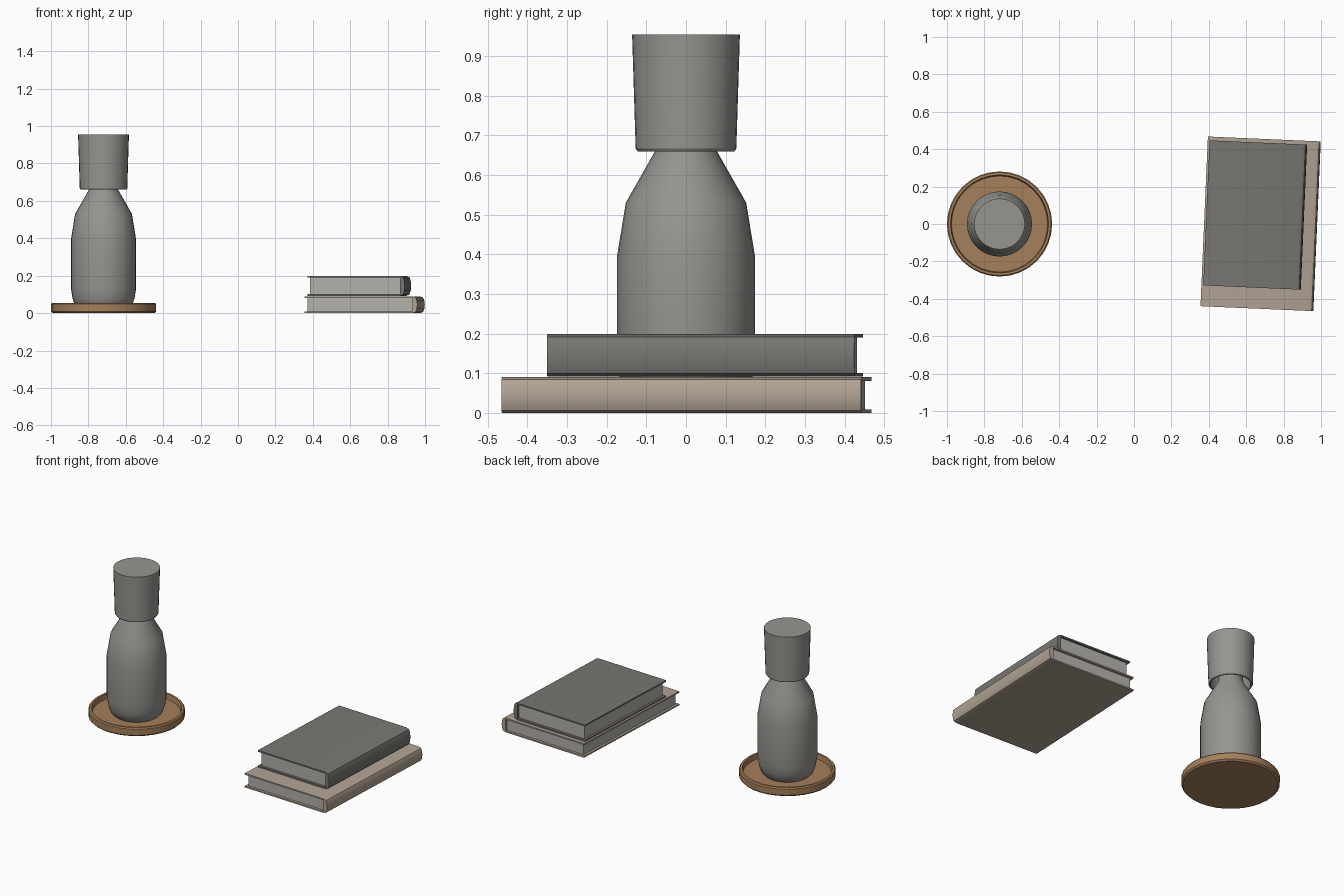
import bpy, bmesh, math

if "Cube" in bpy.data.objects:
    bpy.data.objects.remove(bpy.data.objects["Cube"])


def finish(name, bm, color):
    bmesh.ops.remove_doubles(bm, verts=bm.verts, dist=1e-5)
    bmesh.ops.recalc_face_normals(bm, faces=bm.faces)
    me = bpy.data.meshes.new(name)
    bm.to_mesh(me)
    bm.free()
    ob = bpy.data.objects.new(name, me)
    bpy.context.collection.objects.link(ob)
    mat = bpy.data.materials.new(name + "_color")
    mat.diffuse_color = (*color, 1)
    mat.use_nodes = True
    mat.node_tree.nodes["Principled BSDF"].inputs["Base Color"].default_value = mat.diffuse_color
    me.materials.append(mat)
    bpy.context.view_layer.objects.active = ob
    ob.select_set(True)
    bpy.ops.object.shade_smooth_by_angle(angle=math.radians(30))
    ob.select_set(False)
    return ob


def lathe(name, profile, x, color, sides=32):
    """Spin an (r, z) profile about the vertical axis."""
    bm = bmesh.new()
    vs = [bm.verts.new((r, 0, z)) for r, z in profile]
    es = [bm.edges.new(p) for p in zip(vs, vs[1:])]
    bmesh.ops.spin(bm, geom=vs + es, cent=(0, 0, 0), axis=(0, 0, 1),
                   angle=math.tau, steps=sides, use_merge=True)
    ob = finish(name, bm, color)
    ob.location.x = x
    return ob


def extrude_y(name, profile, y0, y1, color):
    """Extrude a closed (x, z) profile along y."""
    bm = bmesh.new()
    face = bm.faces.new([bm.verts.new((x, y0, z)) for x, z in profile])
    new = bmesh.ops.extrude_face_region(bm, geom=[face])["geom"]
    bmesh.ops.translate(bm, vec=(0, y1 - y0, 0),
                        verts=[v for v in new if isinstance(v, bmesh.types.BMVert)])
    # extruding keeps the start face only when it is isolated; close it if missing
    bmesh.ops.holes_fill(bm, edges=[e for e in bm.edges if e.is_boundary])
    return finish(name, bm, color)


def spine_arc(x, bulge, z0, z1, n=6):
    """Flattened, rounded spine points from top to bottom."""
    mid, half = (z0 + z1) / 2, (z1 - z0) / 2
    return [(x + bulge * abs(math.sin(math.pi * i / n)) ** 0.6,
             mid + half * math.cos(math.pi * i / n)) for i in range(n + 1)]


def book(name, w, d, h, loc, angle, cover_color, page_color):
    t, inset, bulge = 0.009, 0.015, 0.027
    sx = w / 2 - bulge
    # wrapped cover with solid rounded spine
    outer = [(-w / 2, h)] + spine_arc(sx, bulge, 0, h) + [(-w / 2, 0)]
    inner = [(-w / 2, t), (sx, t), (sx, h - t), (-w / 2, h - t)]
    cover = extrude_y(name + "_cover", outer + inner, -d / 2, d / 2, cover_color)
    # page block
    block = [(-w / 2 + inset, h - t), (sx, h - t), (sx, t), (-w / 2 + inset, t)]
    pages = extrude_y(name + "_pages", block, -d / 2 + inset, d / 2 - inset, page_color)
    for ob in (cover, pages):
        ob.location = loc
        ob.rotation_euler.z = math.radians(angle)


CX = -0.719
GLASS = (0.31, 0.3, 0.28)
PAPER = (0.45, 0.44, 0.41)

# round wooden tray
lathe("tray", [(0, 0), (0.272, 0), (0.281, 0.009), (0.281, 0.048), (0.275, 0.055),
               (0.262, 0.055), (0.257, 0.024), (0, 0.024)], CX, (0.375, 0.215, 0.105))

# carafe, open at the neck
lathe("carafe", [(0, 0.024), (0.135, 0.024), (0.152, 0.04), (0.166, 0.08), (0.174, 0.13),
                 (0.174, 0.395), (0.152, 0.53), (0.078, 0.66), (0.07, 0.69), (0.07, 0.78),
                 (0.078, 0.80), (0.068, 0.80), (0.06, 0.78), (0.06, 0.69), (0.068, 0.655),
                 (0.142, 0.525), (0.164, 0.39), (0.164, 0.13), (0.142, 0.05), (0, 0.045)],
      CX, GLASS)

# tumbler upside down over the neck
lathe("tumbler", [(0, 0.955), (0.136, 0.955), (0.127, 0.667), (0.122, 0.66), (0.115, 0.66),
                  (0.113, 0.668), (0.122, 0.93), (0, 0.93)], CX, GLASS)

# stacked books
book("lower_book", 0.604, 0.908, 0.09, (0.677, 0.001, 0), -2.5, (0.45, 0.37, 0.3), PAPER)
book("upper_book", 0.522, 0.776, 0.107, (0.648, 0.048, 0.092), -2.5,
     (0.19, 0.185, 0.17), PAPER)
